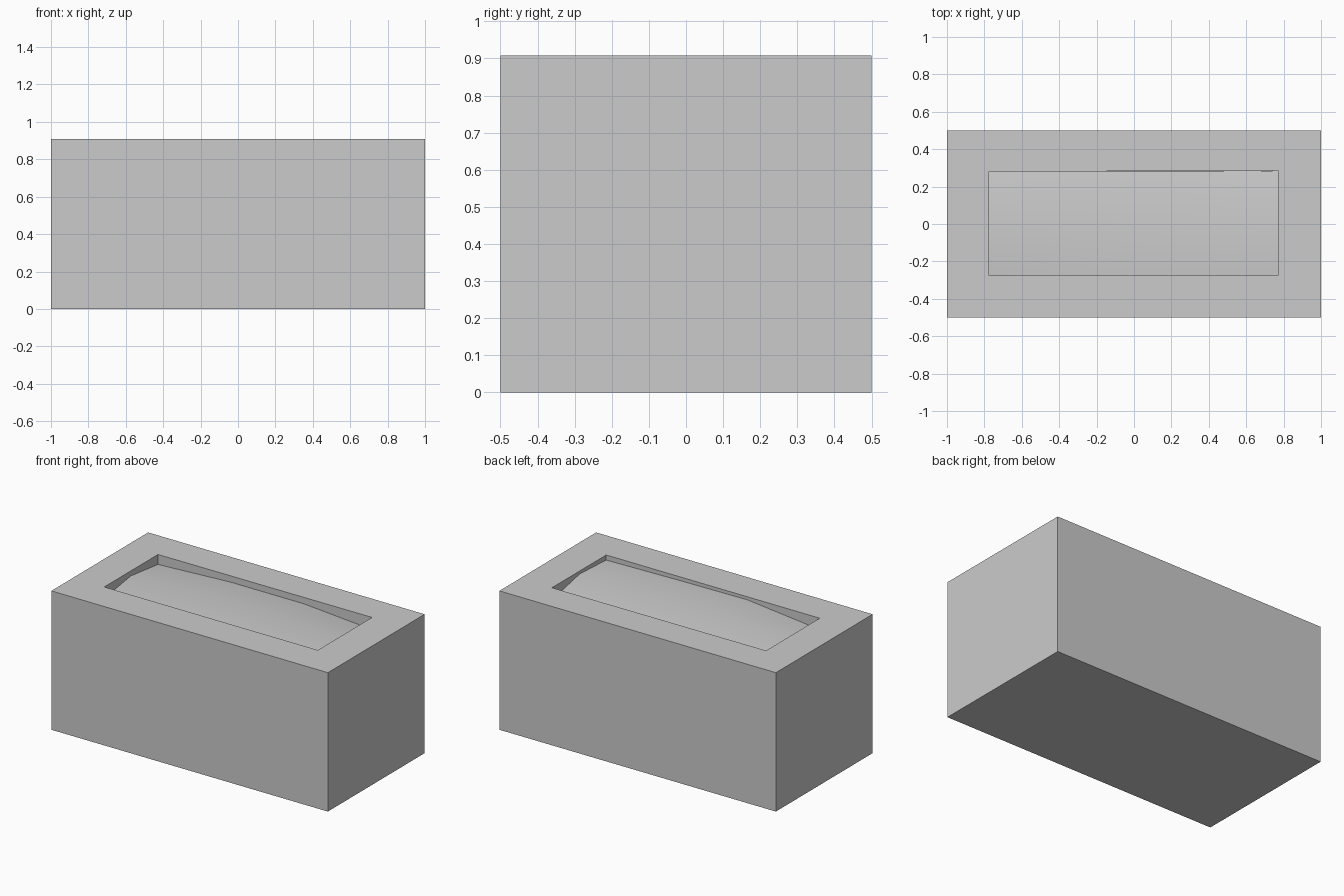
import bpy, bmesh

if "Cube" in bpy.data.objects:
    bpy.data.objects.remove(bpy.data.objects["Cube"])

H = 0.908                       # rim height
X0, X1, Y0, Y1 = -0.775, 0.77, -0.275, 0.28


def make_object(name, bm):
    bmesh.ops.recalc_face_normals(bm, faces=bm.faces)
    mesh = bpy.data.meshes.new(name)
    bm.to_mesh(mesh)
    bm.free()
    obj = bpy.data.objects.new(name, mesh)
    bpy.context.collection.objects.link(obj)
    return obj


# Planter box: stacked rectangular loops, from base up the outside and down into the recess
bm = bmesh.new()


def ring(x0, x1, y0, y1, z):
    return [bm.verts.new((x, y, z)) for x, y in ((x0, y0), (x1, y0), (x1, y1), (x0, y1))]


rings = [ring(-1, 1, -0.5, 0.5, 0), ring(-1, 1, -0.5, 0.5, H),
         ring(X0, X1, Y0, Y1, H), ring(X0, X1, Y0, Y1, H - 0.1)]
rings[2][2].co.y = rings[3][2].co.y = Y1 + 0.005   # slightly uneven opening
for a, b in zip(rings, rings[1:]):
    for i in range(4):
        j = (i + 1) % 4
        bm.faces.new((a[i], a[j], b[j], b[i]))
bm.faces.new(rings[0][::-1])
bm.faces.new(rings[3])
make_object("planter_box", bm)

# Soil: gently mounded sheet, given as depth below the rim on a coarse grid
xs = (X0, -0.25, 0.28, X1)
ys = (Y0, 0.0, Y1)
depths = ((0.075, 0.020, 0.025, 0.033),
          (0.033, 0.010, 0.010, 0.020),
          (0.065, 0.040, 0.040, 0.080))
bm = bmesh.new()
grid = [[bm.verts.new((x, y, H - d)) for x, d in zip(xs, row)] for y, row in zip(ys, depths)]
grid[2][3].co.y += 0.005
for r0, r1 in zip(grid, grid[1:]):
    for i in range(len(xs) - 1):
        f = bm.faces.new((r0[i], r0[i + 1], r1[i + 1], r1[i]))
        f.smooth = True
make_object("soil", bm)
